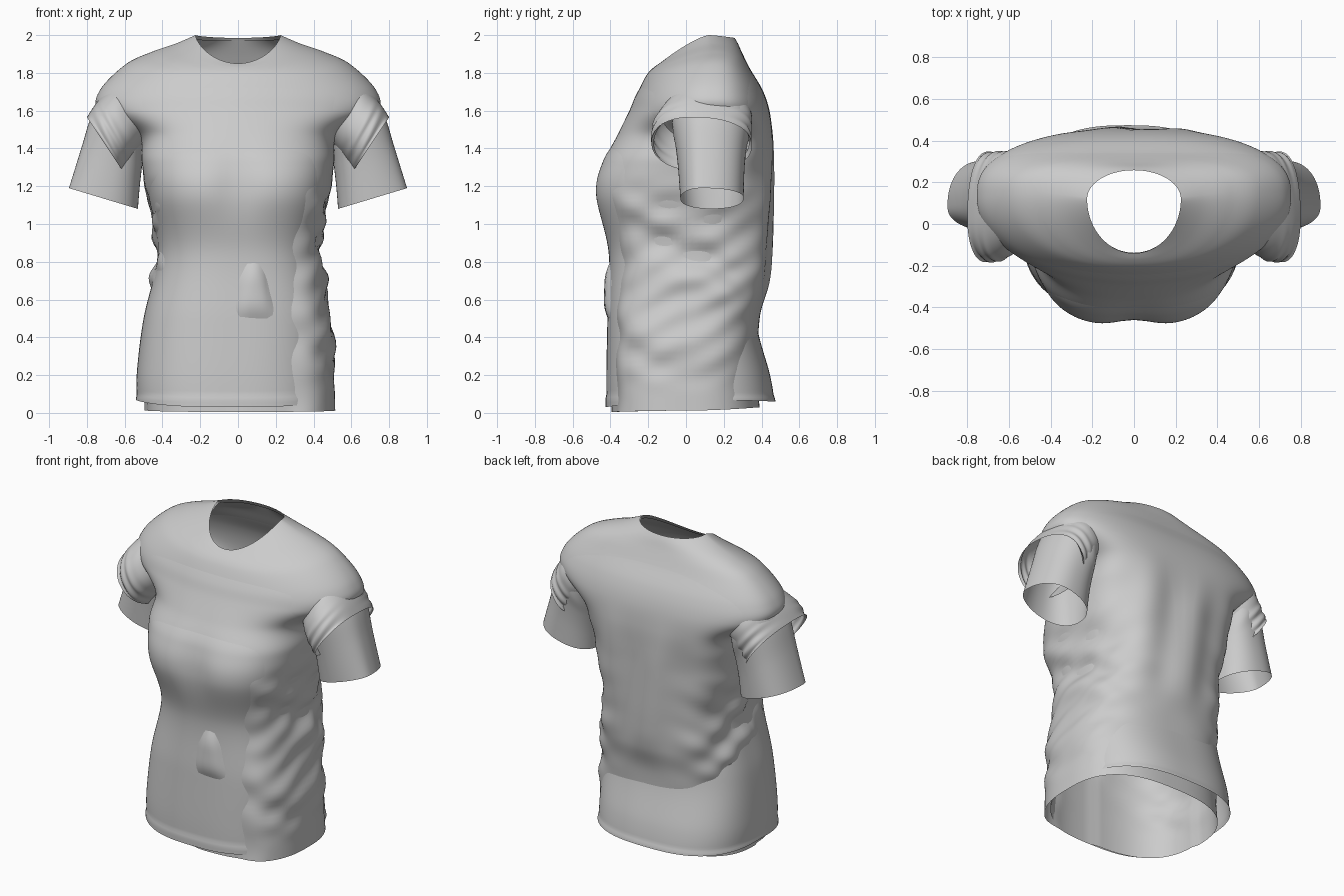
import bpy, bmesh, math
from mathutils import Vector

if "Cube" in bpy.data.objects:
    bpy.data.objects.remove(bpy.data.objects["Cube"])

N = 128  # points around each ring


def spow(v, p):
    return math.copysign(abs(v) ** p, v)


def smooth(a, b, v):
    t = max(0, min(1, (v - a) / (b - a)))
    return t * t * (3 - 2 * t)


def resample(keys, steps):
    """Catmull-Rom through tuples of parameters."""
    out = []
    for i in range(len(keys) - 1):
        k = [keys[max(i - 1, 0)], keys[i], keys[i + 1], keys[min(i + 2, len(keys) - 1)]]
        for s in range(steps):
            t = s / steps
            out.append([0.5 * (2 * b + (c - a) * t + (2 * a - 5 * b + 4 * c - d) * t * t
                               + (3 * b - a - 3 * c + d) * t ** 3) for a, b, c, d in zip(*k)])
    return out + [list(keys[-1])]


def skin(name, rings, hole=None):
    """Join rings of points into an open, smooth-shaded cloth shell."""
    bm = bmesh.new()
    rows = [[bm.verts.new(p) for p in r] for r in rings]
    for a, b in zip(rows, rows[1:]):
        for i in range(len(a)):
            j = (i + 1) % len(a)
            bm.faces.new((a[i], a[j], b[j], b[i]))
    if hole:
        bmesh.ops.delete(bm, geom=[f for f in bm.faces if hole(f.calc_center_median())], context='FACES')
    bmesh.ops.recalc_face_normals(bm, faces=bm.faces)
    me = bpy.data.meshes.new(name)
    bm.to_mesh(me)
    bm.free()
    for p in me.polygons:
        p.use_smooth = True
    ob = bpy.data.objects.new(name, me)
    bpy.context.collection.objects.link(ob)
    return ob


def torso_rings(keys, folds):
    rings = []
    for w, cx, ys, zs, yf, zf, yb, zb, p in resample(keys, 10):
        ring = []
        square = 0.22 * smooth(1.2, 1.5, zs) * (1 - smooth(1.88, 1.98, zs))  # broad upper back
        for i in range(N):
            t = math.tau * i / N
            c, s = math.cos(t), math.sin(t)
            ye, ze = (yf, zf) if s < 0 else (yb, zb)
            q = p if s < 0 else p - square
            x = cx + w * spow(c, q)
            y = ys + (ye - ys) * abs(s) ** q
            z = zs + (ze - zs) * abs(s) ** 1.35
            # bust: slight hollow between two soft mounds
            if s < 0:
                y += 0.03 * math.exp(-(x / 0.12) ** 2 - ((z - 1.2) / 0.17) ** 2)
            d = folds(x, y, z, c, s)
            ring.append(Vector((x + d * c, y + d * s, z)))
        rings.append(ring)
    return rings


def armhole(c):
    return abs(c.x) > 0.55 and 1.4 < c.z < 1.62 and -0.06 < c.y < 0.33


# key rings: half width, centre x, side y, side z, front y, front z, back y, back z, roundness
under = [
    (.505, -.03, .02, .07, -.42, .03, .468, .06, .75),
    (.505, -.03, .02, .22, -.422, .2, .445, .2, .75),
    (.485, -.015, .02, .5, -.416, .5, .368, .5, .75),
    (.425, 0, .03, .85, -.41, .85, .36, .85, .75),
    (.475, 0, .03, 1.15, -.488, 1.15, .41, 1.15, .70),
    (.50, 0, .05, 1.33, -.45, 1.33, .44, 1.33, .72),
    (.53, 0, .11, 1.47, -.35, 1.48, .445, 1.47, .78),
    (.735, 0, .13, 1.60, -.295, 1.60, .432, 1.60, .95),
    (.730, 0, .13, 1.71, -.262, 1.68, .40, 1.71, .97),
    (.595, 0, .14, 1.845, -.225, 1.76, .34, 1.82, .92),
    (.46, 0, .14, 1.91, -.20, 1.80, .30, 1.90, .9),
    (.33, 0, .13, 1.955, -.17, 1.83, .275, 1.955, .95),
    (.225, 0, .12, 2.0, -.14, 1.85, .258, 1.985, 1),
]
over = [
    (.505, .01, 0, .012, -.395, .005, .39, .03, .75),
    (.50, .01, 0, .2, -.393, .2, .375, .2, .75),
    (.485, .01, .01, .5, -.393, .5, .39, .5, .75),
    (.465, .005, .02, .68, -.388, .68, .432, .68, .75),
    (.435, 0, .03, .87, -.388, .87, .448, .87, .73),
    (.485, 0, .04, 1.15, -.465, 1.15, .455, 1.15, .70),
    (.51, 0, .05, 1.33, -.44, 1.33, .458, 1.33, .72),
    (.53, 0, .11, 1.47, -.36, 1.48, .457, 1.47, .78),
    (.725, 0, .13, 1.60, -.30, 1.60, .442, 1.60, .95),
    (.720, 0, .13, 1.71, -.266, 1.68, .405, 1.71, .97),
    (.585, 0, .14, 1.835, -.22, 1.76, .34, 1.82, .92),
    (.45, 0, .14, 1.90, -.19, 1.795, .297, 1.90, .9),
    (.23, 0, .12, 1.98, -.138, 1.84, .258, 1.97, 1),
]


def under_folds(x, y, z, c, s):
    return 0.006 * (1 - smooth(.07, .1, z))  # hem band


def over_folds(x, y, z, c, s):
    low = 1 - smooth(1.0, 1.3, z)
    side = c * c * low * smooth(0.08, .35, z)
    d = 0.013 * side * math.sin(21 * z + 4 * s + 1.2 * math.sin(7 * z + 3 * s))
    d += 0.006 * side * math.sin(37 * z - 9 * s)
    if x < 0 and s < 0:
        d -= 0.012 * low  # tucked behind the front panel on the left
    if s < 0:
        edge = .31 + .02 * math.sin(19 * z)
        d += 0.045 * smooth(edge - .06, edge + .1, x) * low * (1 - c * c)
        # small patch showing through at the front, narrower at its top
        width = max(.03, .1 - .25 * (z - .6))
        d += 0.045 * math.exp(-((x - .075) / width) ** 4 - ((z - .65) / .16) ** 4)
    else:
        d += 0.012 * s * smooth(.5, .8, z) * (1 - smooth(1.2, 1.6, z)) * math.sin(19 * x + 2.5 * z)
    return d


skin("smooth_under_body", torso_rings(under, under_folds), armhole)
skin("creased_over_body", torso_rings(over, over_folds), armhole)


# sleeve rings: outer x, outer z, inner x, inner z, front y, back y
sleeve = [
    (.69, 1.70, .50, 1.42, -.07, .34),
    (.74, 1.65, .505, 1.36, -.07, .34),
    (.785, 1.55, .51, 1.29, -.055, .322),
    (.83, 1.40, .52, 1.2, -.042, .31),
    (.895, 1.19, .53, 1.08, -.03, .305),
]
cuff = [
    (.66, 1.74, .46, 1.48, -.10, .34),
    (.725, 1.67, .53, 1.39, -.165, .35),
    (.765, 1.62, .575, 1.33, -.18, .342),
    (.80, 1.565, .61, 1.28, -.175, .34),
]


def sleeve_rings(keys, side, crease):
    rings = []
    table = resample(keys, 8)
    for r, (ox, oz, ix, iz, y0, y1) in enumerate(table):
        v = r / (len(table) - 1)
        ring = []
        for i in range(64):
            t = math.tau * i / 64
            c, s = math.cos(t), math.sin(t)
            k = 1 + crease * v * math.sin(22 * v + 2 * t) + (0.03 if crease and v > .92 else 0)
            # the outer edge leans a little to the front
            y = (y0 + y1) / 2 + (y1 - y0) / 2 * spow(s, .9) * k - 0.05 * max(c, 0) * v * (1 - abs(s))
            x = (ox + ix) / 2 + (ox - ix) / 2 * spow(c, .9)
            z = (oz + iz) / 2 + (oz - iz) / 2 * spow(c, .9)
            ring.append((side * x, y, z))
        rings.append(ring)
    return rings


for side, label in ((1, "right"), (-1, "left")):
    skin(f"{label}_long_sleeve", sleeve_rings(sleeve, side, 0))
    skin(f"{label}_sleeve_cuff", sleeve_rings(cuff, side, .03))
